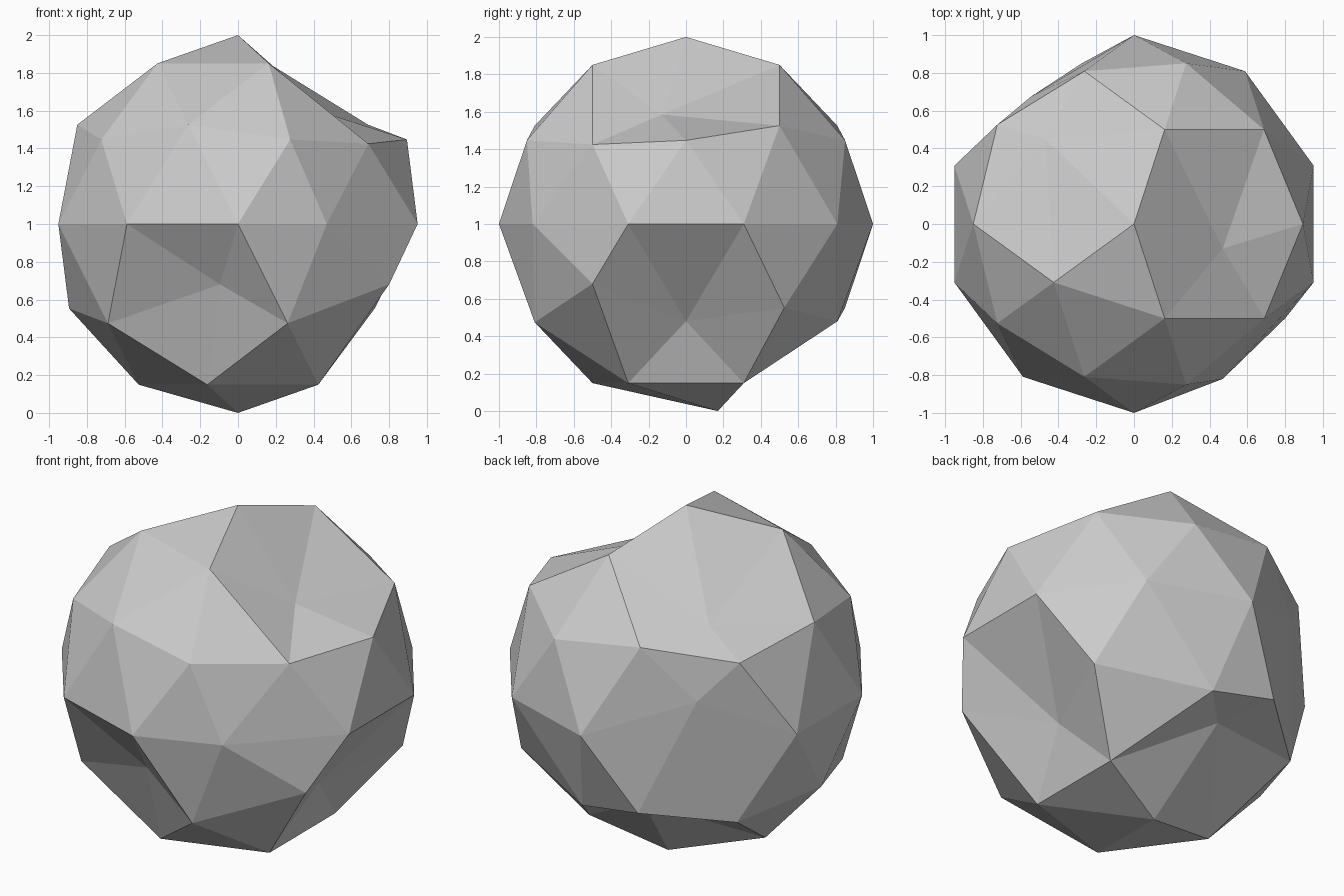
import bpy
from mathutils import Vector

cube = bpy.data.objects.get("Cube")
if cube:
    bpy.data.objects.remove(cube, do_unlink=True)

# Plain stone colour
stone = bpy.data.materials.new("stone_grey")
stone.use_nodes = True
colour = (0.6, 0.6, 0.6, 1.0)
stone.diffuse_color = colour
stone.node_tree.nodes["Principled BSDF"].inputs["Base Color"].default_value = colour

# Faceted boulder, centred on the ground
bpy.ops.mesh.primitive_ico_sphere_add(subdivisions=2, radius=1, location=(0, 0, 1))
boulder = bpy.context.object
boulder.name = "boulder"
mesh = boulder.data
mesh.materials.append(stone)
rest = [v.co.copy() for v in mesh.vertices]


def push(near, target):
    """Move the corner that lies closest to a spot on the sphere."""
    spot = Vector(near)
    index = min(range(len(rest)), key=lambda i: (rest[i] - spot).length)
    mesh.vertices[index].co = target


# Dents chipped into the surface
push((0.53, 0, 0.85), (0.47, -0.13, 0.585))
push((-0.43, 0.31, 0.85), (-0.47, 0.45, 0.575))
push((-0.28, -0.85, -0.45), (-0.095, -0.725, -0.32))
push((0.85, 0, -0.53), (0.535, 0, -0.52))
push((-0.16, 0.5, -0.85), (-0.115, 0.57, -0.53))
push((-0.59, 0.81, 0), (-0.545, 0.675, 0.225))

# Corners shifted for an uneven outline
push((0.69, -0.5, 0.53), (0.69, -0.5, 0.425))
push((0.72, -0.53, -0.45), (0.8, -0.5, -0.32))
push((0.59, -0.81, 0), (0.47, -0.82, 0))
push((0.26, 0.81, -0.53), (0.12, 0.81, -0.52))
push((0, 0, -1), (0, 0.17, -1))

mesh.update()
for face in mesh.polygons:
    face.use_smooth = False
